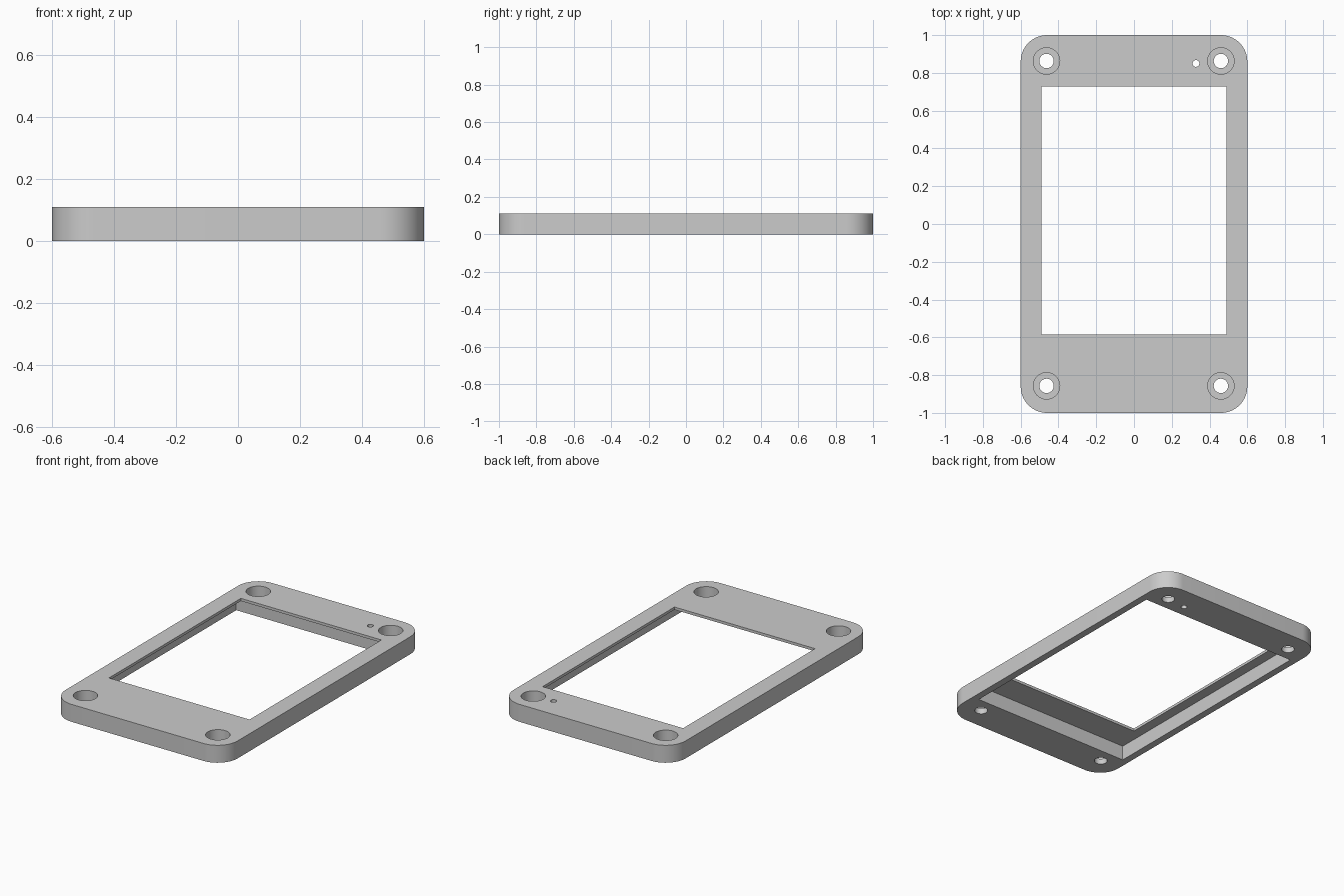
import bpy
import bmesh
import math

cube = bpy.data.objects.get("Cube")
if cube:
    bpy.data.objects.remove(cube, do_unlink=True)

HEIGHT = 0.11
HALF_X = 0.6
HALF_Y = 1.0
CORNER = 0.14
LIP_Z = 0.093      # underside of the thin lip round the window
BORE_Z = 0.035     # floor of the screw counterbores
OVER = 0.05        # cutter overshoot


def material(name, rgb):
    mat = bpy.data.materials.new(name)
    mat.use_nodes = True
    color = (*rgb, 1.0)
    mat.diffuse_color = color
    mat.node_tree.nodes["Principled BSDF"].inputs["Base Color"].default_value = color
    return mat


def prism(name, outline, z0, z1):
    """Extrude a closed outline from z0 up to z1."""
    bm = bmesh.new()
    face = bm.faces.new([bm.verts.new((x, y, z0)) for x, y in outline])
    top = bmesh.ops.extrude_face_region(bm, geom=[face])["geom"]
    verts = [g for g in top if isinstance(g, bmesh.types.BMVert)]
    bmesh.ops.translate(bm, verts=verts, vec=(0, 0, z1 - z0))
    bmesh.ops.recalc_face_normals(bm, faces=bm.faces)
    mesh = bpy.data.meshes.new(name)
    bm.to_mesh(mesh)
    bm.free()
    obj = bpy.data.objects.new(name, mesh)
    bpy.context.collection.objects.link(obj)
    return obj


def arc(cx, cy, r, start, sweep, steps):
    return [(cx + r * math.cos(start + sweep * i / steps),
             cy + r * math.sin(start + sweep * i / steps)) for i in range(steps + 1)]


def circle(cx, cy, r, steps=48):
    return arc(cx, cy, r, 0, math.tau, steps)[:-1]


def rectangle(x0, x1, y0, y1):
    return [(x0, y0), (x1, y0), (x1, y1), (x0, y1)]


def cut(target, outline, z0, z1):
    cutter = prism("cutter", outline, z0, z1)
    cutter.hide_render = True
    mod = target.modifiers.new("cut", "BOOLEAN")
    mod.operation = "DIFFERENCE"
    mod.solver = "EXACT"
    mod.object = cutter
    bpy.context.view_layer.objects.active = target
    bpy.ops.object.modifier_apply(modifier=mod.name)
    bpy.data.objects.remove(cutter, do_unlink=True)


# Rounded plate
outline = []
for i, (sx, sy) in enumerate([(1, 1), (-1, 1), (-1, -1), (1, -1)]):
    outline += arc(sx * (HALF_X - CORNER), sy * (HALF_Y - CORNER), CORNER,
                   i * math.pi / 2, math.pi / 2, 16)
frame = prism("bezel_frame", outline, 0, HEIGHT)

# Window, with a wider pocket on the underside
cut(frame, rectangle(-0.49, 0.49, -0.585, 0.728), -OVER, HEIGHT + OVER)
cut(frame, rectangle(-0.555, 0.555, -0.765, 0.775), -OVER, LIP_Z)

# Counterbored screw holes in the corners
for x in (-0.463, 0.46):
    for y in (-0.857, 0.863):
        cut(frame, circle(x, y, 0.07), BORE_Z, HEIGHT + OVER)
        cut(frame, circle(x, y, 0.038), -OVER, HEIGHT + OVER)

# Small indicator hole
cut(frame, circle(0.328, 0.85, 0.018, 24), -OVER, HEIGHT + OVER)

frame.data.materials.clear()
frame.data.materials.append(material("plain grey", (0.6, 0.6, 0.6)))

bpy.ops.object.select_all(action="DESELECT")
frame.select_set(True)
bpy.context.view_layer.objects.active = frame
bpy.ops.object.shade_smooth_by_angle(angle=math.radians(30))
